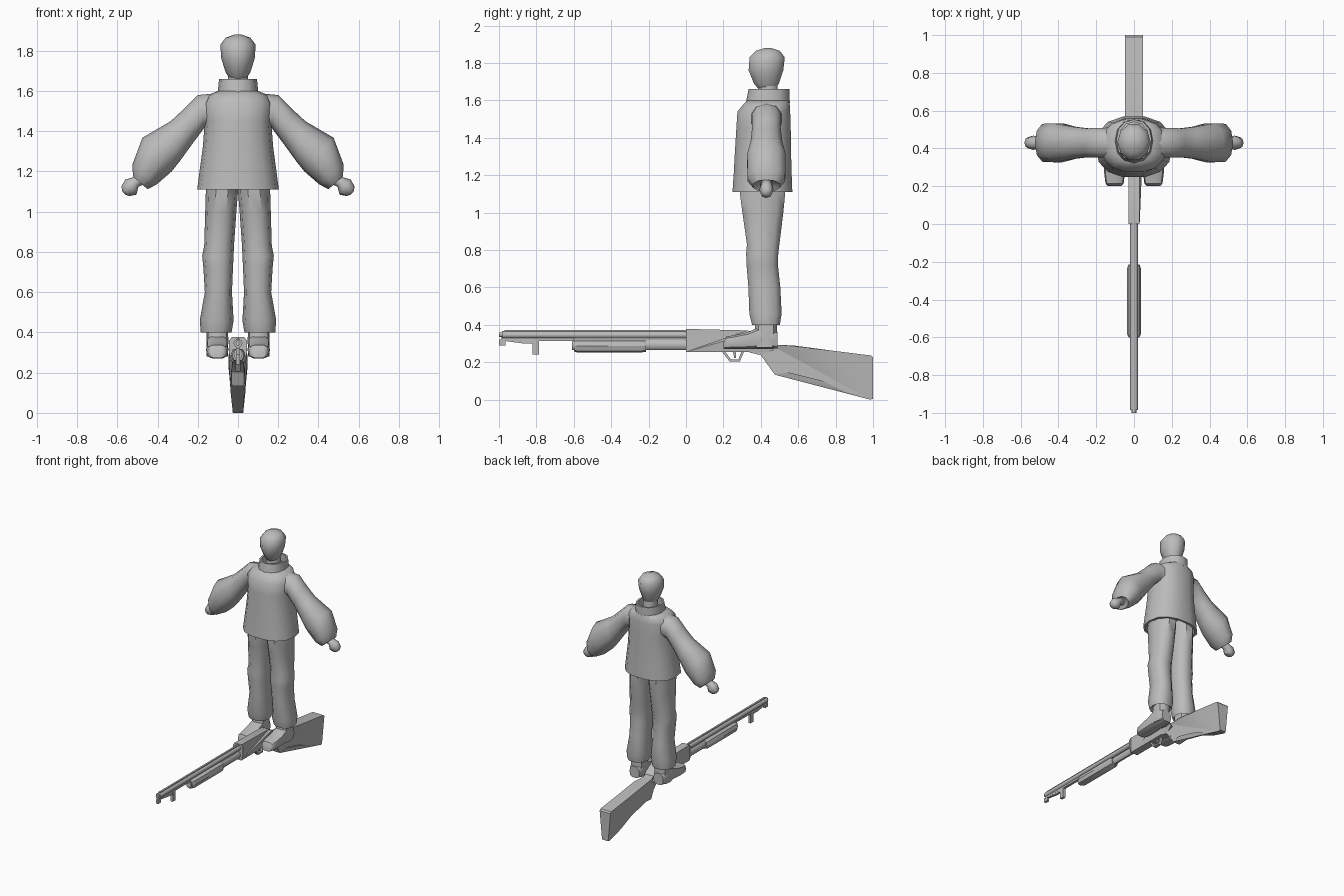
import bpy, bmesh, math
from mathutils import Vector as V

grey = bpy.data.materials.new("plain grey")
grey.diffuse_color = (0.5, 0.5, 0.5, 1)


def finish(name, bm, angle=40, mirror=False):
    bmesh.ops.recalc_face_normals(bm, faces=bm.faces)
    me = bpy.data.meshes.new(name)
    bm.to_mesh(me)
    bm.free()
    me.materials.append(grey)
    me.polygons.foreach_set("use_smooth", [True] * len(me.polygons))
    me.set_sharp_from_angle(angle=math.radians(angle))
    ob = bpy.data.objects.new(name, me)
    bpy.context.collection.objects.link(ob)
    if mirror:
        ob.modifiers.new("mirror", "MIRROR")
    return ob


def loft(name, rings, n=10, power=2.0, angle=40, mirror=False):
    """Skin rings given as (end a, end b, half-depth vector)."""
    bm = bmesh.new()
    loops = []
    for a, b, h in rings:
        a, b, h = V(a), V(b), V(h)
        loop = []
        for i in range(n):
            t = 2 * math.pi * i / n
            c, s = math.cos(t), math.sin(t)
            c = math.copysign(abs(c) ** (2 / power), c)
            s = math.copysign(abs(s) ** (2 / power), s)
            loop.append(bm.verts.new((a + b) / 2 + (b - a) / 2 * c + h * s))
        loops.append(loop)
    for p, q in zip(loops, loops[1:]):
        for i in range(n):
            j = (i + 1) % n
            bm.faces.new((p[i], p[j], q[j], q[i]))
    bm.faces.new(loops[0])
    bm.faces.new(loops[-1])
    return finish(name, bm, angle, mirror)


def upright(rows):
    """Rows of (z, x0, x1, y0, y1) to horizontal rings."""
    return [((x0, (y0 + y1) / 2, z), (x1, (y0 + y1) / 2, z), (0, (y1 - y0) / 2, 0))
            for z, x0, x1, y0, y1 in rows]


def centred(rows):
    return upright([(z, -w, w, y0, y1) for z, w, y0, y1 in rows])


def sideways(rows):
    """Rows of (upper x, upper z, lower x, lower z, half depth) to limb rings."""
    return [((a, 0.43, b), (c, 0.43, d), (0, h, 0)) for a, b, c, d, h in rows]


def along(rows, x=0):
    """Rows of (y, half width, z0, z1) to rings facing along y."""
    return [((x - w, y, (z0 + z1) / 2), (x + w, y, (z0 + z1) / 2), (0, 0, (z1 - z0) / 2))
            for y, w, z0, z1 in rows]


def prism(name, profile, width):
    """Extrude a (y, z) profile across x; width is a function of (y, z)."""
    bm = bmesh.new()
    sides = [[bm.verts.new((s * width(y, z), y, z)) for y, z in profile] for s in (-1, 1)]
    n = len(profile)
    for i in range(n):
        j = (i + 1) % n
        bm.faces.new((sides[0][i], sides[0][j], sides[1][j], sides[1][i]))
    caps = [bm.faces.new(s) for s in sides]
    bmesh.ops.triangulate(bm, faces=caps)
    return finish(name, bm, 20)


def box(name, y0, y1, z0, z1, w):
    return prism(name, [(y0, z0), (y1, z0), (y1, z1), (y0, z1)], lambda y, z: w)


# --- Figure: head and neck
loft("head", centred([(1.655, .035, .39, .48), (1.69, .06, .36, .50), (1.76, .083, .33, .525),
                      (1.83, .088, .335, .533), (1.865, .062, .37, .505),
                      (1.88, .02, .42, .455)]), 10, angle=50)
loft("neck", centred([(1.58, .055, .38, .50), (1.70, .048, .385, .49)]), 10)

# --- Jacket with hollow hem and open collar
loft("jacket", centred([(1.16, .16, .28, .54), (1.11, .185, .26, .555), (1.11, .203, .245, .572),
                        (1.21, .19, .252, .568), (1.32, .175, .258, .565), (1.45, .165, .266, .563),
                        (1.54, .172, .272, .56), (1.58, .15, .305, .557),
                        (1.60, .10, .325, .552)]), 14, 2.4, 45)
loft("collar", centred([(1.585, .102, .32, .555), (1.66, .094, .335, .553),
                        (1.66, .08, .348, .54), (1.60, .08, .348, .54)]), 12, 2.2)
loft("sleeve", sideways([(.10, 1.59, .09, 1.42, .085), (.20, 1.58, .165, 1.42, .082),
                         (.27, 1.51, .225, 1.34, .08), (.335, 1.45, .29, 1.25, .088),
                         (.475, 1.368, .33, 1.20, .108), (.525, 1.235, .405, 1.135, .105),
                         (.522, 1.175, .45, 1.112, .075),
                         (.505, 1.175, .46, 1.135, .045)]), 10, 2.2, 50, True)
loft("hand", sideways([(.50, 1.185, .455, 1.14, .028), (.525, 1.17, .495, 1.125, .032),
                       (.56, 1.16, .505, 1.085, .038), (.58, 1.125, .54, 1.078, .03),
                       (.575, 1.10, .56, 1.085, .012)]), 8, angle=50, mirror=True)

# --- Trousers
loft("trouser_leg", upright([(1.20, .0, .155, .29, .53), (1.10, .0, .16, .283, .535),
                             (1.00, .008, .163, .297, .525), (.83, .02, .168, .322, .503),
                             (.78, .022, .178, .318, .497), (.72, .025, .172, .32, .495),
                             (.60, .03, .165, .33, .508), (.46, .022, .19, .335, .515),
                             (.40, .032, .185, .35, .505),
                             (.42, .05, .16, .365, .49)]), 10, 2.4, 45, True)

# --- Shoes
loft("shoe_ankle", upright([(.43, .05, .155, .37, .487), (.36, .048, .157, .365, .49),
                            (.28, .05, .157, .355, .485)]), 10, 2.6, mirror=True)
loft("shoe", along([(.20, .035, .272, .305), (.215, .048, .27, .338), (.27, .055, .27, .348),
                    (.33, .055, .27, .362), (.38, .054, .27, .385), (.46, .052, .27, .385),
                    (.49, .042, .272, .36)], .103), 10, 3.2, 45, True)

# --- Long gun: barrel, rib, tube and grip
loft("barrel", along([(-.985, .022, .326, .366), (.02, .022, .326, .366)]), 12)
loft("muzzle", along([(-1, .012, .335, .36), (-.95, .012, .335, .36)]), 10)
box("barrel_rib", -.97, .02, .36, .371, .007)
box("under_strip", -.99, -.6, .314, .332, .010)
box("front_tab", -1, -.965, .29, .322, .009)
box("front_post", -.82, -.785, .24, .32, .010)
prism("strip_brace", [(-.97, .314), (-.87, .30), (-.785, .30), (-.785, .32), (-.97, .32)],
      lambda y, z: .009)
loft("magazine_tube", along([(-.61, .022, .263, .322), (.02, .022, .263, .322)]), 10)
loft("sliding_grip", along([(-.60, .028, .258, .318), (-.585, .036, .253, .322),
                            (-.235, .036, .253, .322), (-.215, .03, .256, .32)]), 8, 2.6, 20)

# --- Receiver and stock
def receiver_width(y, z):
    return .03 if z > .365 or z < .262 else .045

prism("receiver", [(0, .255), (0, .30), (0, .355), (0, .378), (.33, .37), (.36, .36), (.44, .31),
                   (.47, .265), (.42, .25), (.34, .255)], receiver_width)

def stock_width(y, z):
    w = .03 + .017 * min(1, max(0, (y - .42) / .15))
    return w * (.55 + .45 * min(1, z / .2))

prism("stock", [(.34, .34), (.43, .305), (.49, .292), (.57, .29), (.78, .262), (.99, .236),
                (1, .225), (1, .005), (.985, 0), (.85, .042), (.73, .10), (.55, .145),
                (.475, .133), (.445, .20), (.40, .238), (.34, .252)], stock_width)

# --- Trigger guard, made of short bars around an opening, and trigger
guard = [(.19, .26), (.232, .205), (.288, .205), (.312, .26)]
inner = [(.207, .26), (.24, .215), (.28, .215), (.298, .26)]
for i in range(3):
    prism("trigger_guard_bar", [guard[i], guard[i + 1], inner[i + 1], inner[i]],
          lambda y, z: .012)
prism("trigger", [(.25, .26), (.258, .222), (.266, .222), (.268, .26)], lambda y, z: .006)
